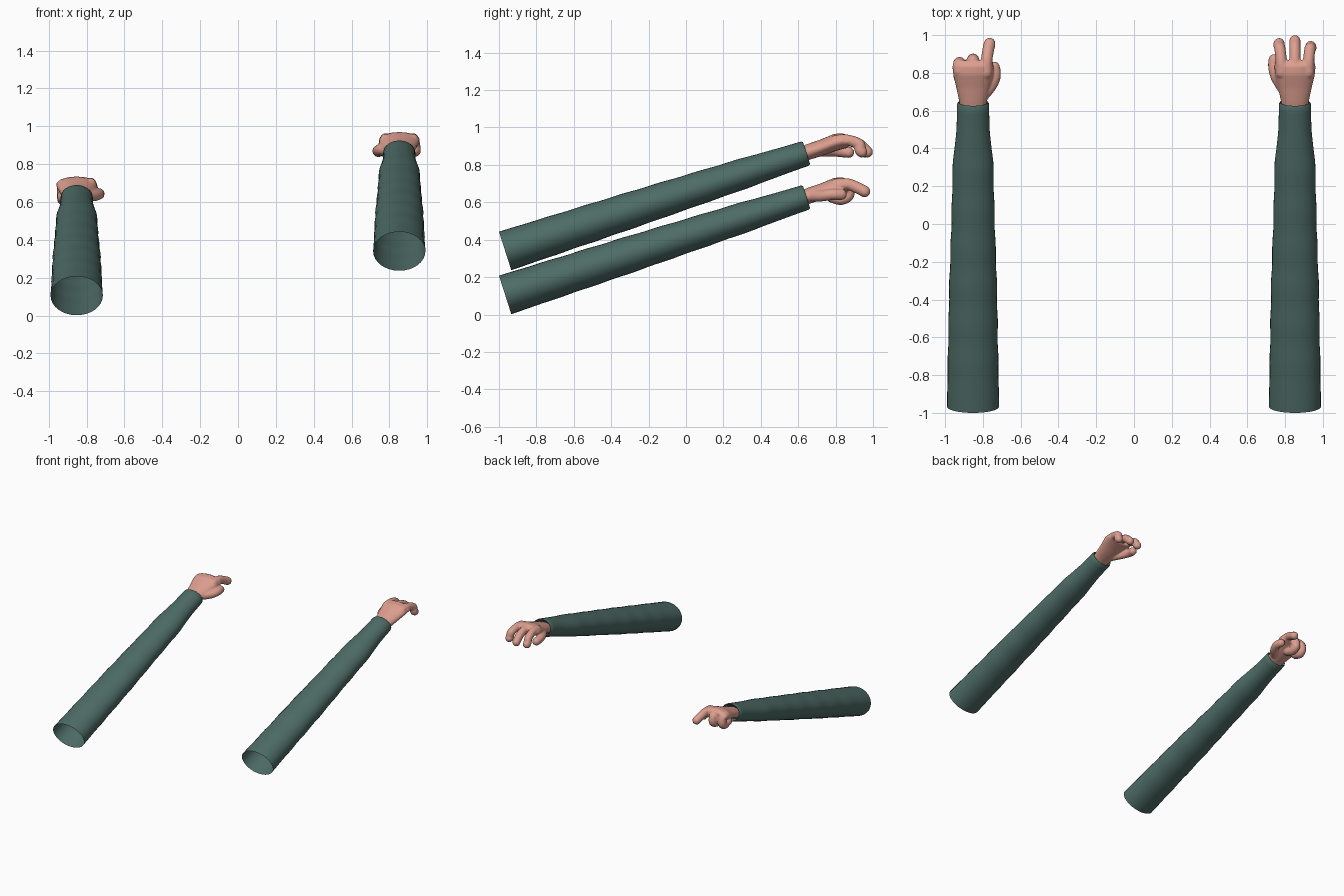
import bpy, bmesh, math
from mathutils import Vector

if "Cube" in bpy.data.objects:
    bpy.data.objects.remove(bpy.data.objects["Cube"])


def material(name, rgb):
    m = bpy.data.materials.new(name)
    m.diffuse_color = (*rgb, 1)
    m.use_nodes = True
    m.node_tree.nodes["Principled BSDF"].inputs["Base Color"].default_value = m.diffuse_color
    return m


TEAL = material("dark teal cloth", (0.076, 0.150, 0.133))
SKIN = material("warm skin", (0.72, 0.345, 0.275))
ARM_X, LIFT = 0.852, 0.235
TILT = math.radians(17.8)


def finish(name, bm, mat):
    me = bpy.data.meshes.new(name)
    bmesh.ops.recalc_face_normals(bm, faces=bm.faces)
    bm.to_mesh(me)
    bm.free()
    me.materials.append(mat)
    ob = bpy.data.objects.new(name, me)
    bpy.context.collection.objects.link(ob)
    bpy.ops.object.select_all(action='DESELECT')
    ob.select_set(True)
    bpy.context.view_layer.objects.active = ob
    return ob


def loft(bm, rings, tilt, sides, cap):
    """Skin elliptical rings given as (centre, half width, half height)."""
    up = Vector((0, -math.sin(tilt), math.cos(tilt)))
    loops = []
    for c, rx, rz in rings:
        loops.append([bm.verts.new(Vector(c) + Vector((rx * math.cos(t), 0, 0)) + up * rz * math.sin(t))
                      for t in (2 * math.pi * i / sides for i in range(sides))])
    for a, b in zip(loops, loops[1:]):
        for i in range(sides):
            j = (i + 1) % sides
            bm.faces.new((a[i], a[j], b[j], b[i]))
    if cap:
        bm.faces.new(loops[0])
        bm.faces.new(loops[-1])


def lerp_table(table, t):
    for a, b in zip(table, table[1:]):
        if t <= b[0]:
            f = (t - a[0]) / (b[0] - a[0])
            return [p + (q - p) * f for p, q in zip(a[1:], b[1:])]
    return table[-1][1:]


# Sleeve: open tapered tube with faint folds and a turned-in cuff
SLEEVE = [(0, .138, .108), (.40, .126, .097), (.60, .115, .089), (.82, .106, .080),
          (.91, .087, .072), (1, .085, .068)]


def sleeve(name, s, dz):
    start, end = Vector((s * ARM_X, -.967, .105 + dz)), Vector((s * ARM_X, .635, .625 + dz))
    rings = []
    for i in range(49):
        t = i / 48
        rx, rz = lerp_table(SLEEVE, t)
        fold = 1 + .012 * math.sin(t * 50) * min(1, t * 5) * min(1, (1 - t) * 6)
        rings.append((start.lerp(end, t), rx * fold, rz * fold))
    rings.append((start.lerp(end, 1.006), .079, .062))
    rings.append((start.lerp(end, 0.99), .068, .044))
    bm = bmesh.new()
    loft(bm, rings, TILT, 32, False)
    finish(name, bm, TEAL)
    bpy.ops.object.shade_smooth_by_angle(angle=math.radians(60))


# Hand: palm loft plus rounded fingers, fused into one smooth surface
PALM = [(.59, .612, .066, .042), (.65, .633, .074, .044), (.72, .656, .089, .045),
        (.79, .683, .106, .047), (.835, .692, .109, .043), (.865, .688, .104, .032)]


def digit(bm, pts, radius, s, dz):
    pts = [Vector(p) for p in pts]
    for k in range(len(pts) - 1):
        p0, p1, p2 = pts[max(k - 1, 0)], pts[k], pts[k + 1]
        p3 = pts[min(k + 2, len(pts) - 1)]
        for n in range(9):                       # smooth path through the joints
            t = n / 8
            p = .5 * (2 * p1 + (p2 - p0) * t + (2 * p0 - 5 * p1 + 4 * p2 - p3) * t * t
                      + (3 * p1 - p0 - 3 * p2 + p3) * t ** 3)
            ball = bmesh.ops.create_icosphere(bm, subdivisions=2, radius=radius)
            bmesh.ops.translate(bm, verts=ball["verts"],
                                vec=(s * (ARM_X - p.x), p.y, p.z + dz))


def hand(name, s, dz, digits):
    bm = bmesh.new()
    loft(bm, [((s * ARM_X, y, z + dz), rx, rz) for y, z, rx, rz in PALM], 0, 32, True)
    for radius, pts in digits:
        digit(bm, pts, radius, s, dz)
    ob = finish(name, bm, SKIN)
    rm = ob.modifiers.new("fuse", 'REMESH')
    rm.mode, rm.voxel_size, rm.use_smooth_shade = 'VOXEL', .006, True
    sm = ob.modifiers.new("soften", 'SMOOTH')
    sm.factor, sm.iterations = .5, 5
    for m in ("fuse", "soften"):
        bpy.ops.object.modifier_apply(modifier=m)
    bpy.ops.object.shade_smooth()


def curled(x, reach):
    return (.033, [(x, .81, .69), (x, .852 + reach, .682), (x, .86 + reach, .638),
                   (x, .828, .617), (x, .78, .63)])


def reaching(x, spread, reach):
    return (.031, [(x, .80, .695), (x, .86, .698), (x + spread * .6, .925, .676),
                   (x + spread, .955 + reach, .645), (x + spread, .965 + reach, .634)])


# Digit paths are (offset toward the model's middle, y, z)
pointing = [(.032, [(.072, .80, .695), (.072, .865, .697), (.080, .92, .676), (.088, .955, .658)]),
            curled(0, .008), curled(-.072, -.008),
            (.031, [(.045, .67, .632), (.095, .73, .635), (.117, .785, .642), (.112, .83, .642)])]
open_hand = [reaching(.072, .012, -.01), reaching(0, 0, .005), reaching(-.072, -.012, -.025),
             (.031, [(.045, .69, .636), (.095, .77, .64), (.112, .83, .636), (.110, .87, .632)])]

sleeve("left_sleeve", -1, 0)
sleeve("right_sleeve", 1, LIFT)
hand("left_hand_pointing", -1, 0, pointing)
hand("right_hand_open", 1, LIFT, open_hand)
